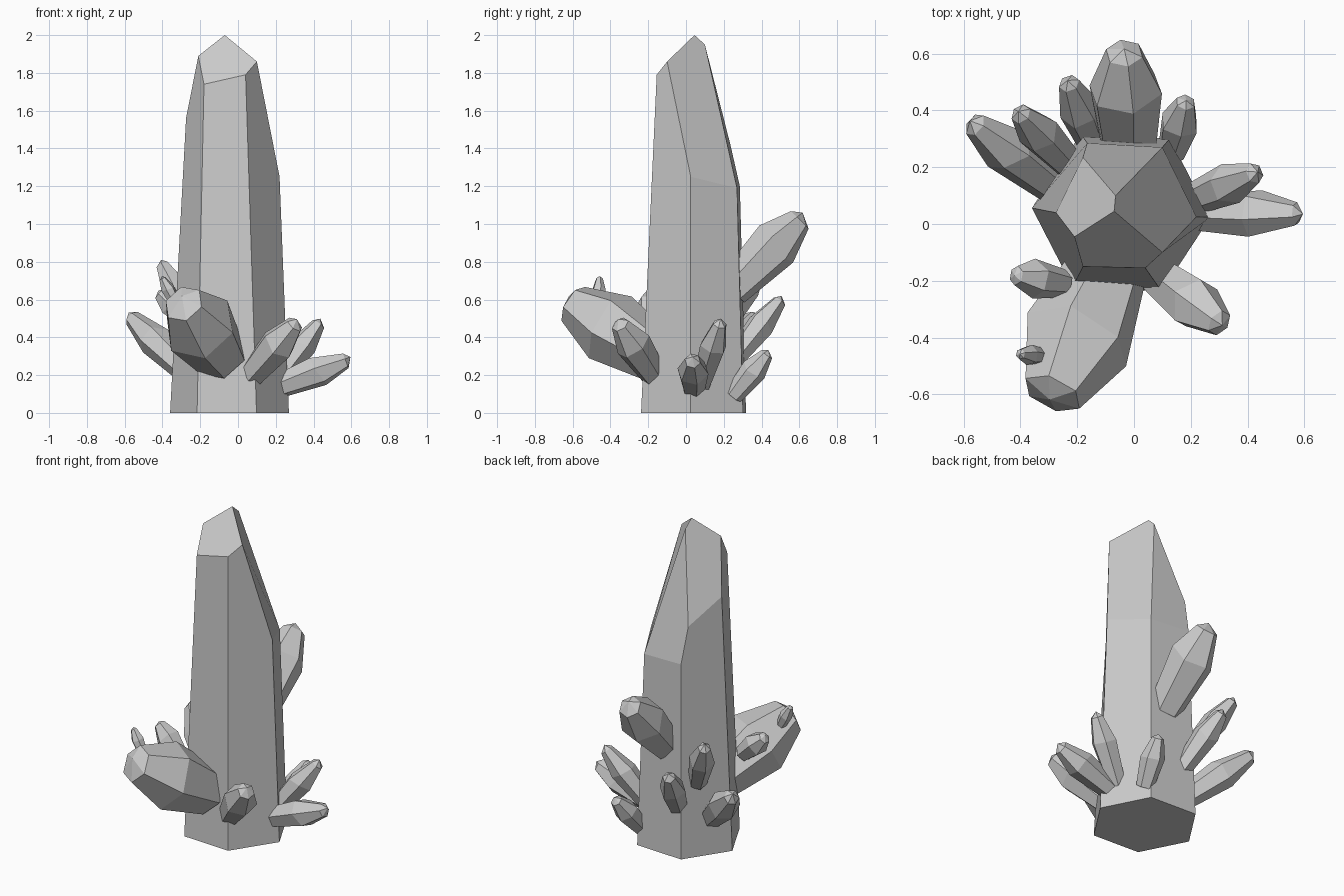
import bpy, bmesh, math, random
from mathutils import Vector

if "Cube" in bpy.data.objects:
    bpy.data.objects.remove(bpy.data.objects["Cube"])

random.seed(4)


def build(name, verts, faces):
    bm = bmesh.new()
    vs = [bm.verts.new(v) for v in verts]
    for f in faces:
        bm.faces.new([vs[i] for i in f])
    bmesh.ops.recalc_face_normals(bm, faces=bm.faces)
    me = bpy.data.meshes.new(name)
    bm.to_mesh(me)
    bm.free()
    ob = bpy.data.objects.new(name, me)
    bpy.context.collection.objects.link(ob)
    return ob


# Main column: hexagonal foot, irregular shoulders and a four-facet point
foot = [(-0.045 + 0.315 * math.cos(math.radians(60 * i - 3)),
         0.04 + 0.282 / 0.282 * 0.315 * math.sin(math.radians(60 * i - 3)) * 0.99, 0)
        for i in range(6)]
shoulder = [
    (0.22, 0.025, 1.25),     # 6 right
    (0.10, 0.27, 1.19),      # 7 back right
    (-0.165, 0.285, 1.20),   # 8 back left
    (-0.275, 0.04, 1.56),    # 9 left
    (-0.18, -0.15, 1.74),    # 10 front left
    (0.04, -0.155, 1.79),    # 11 front right
]
point = [
    (-0.18, 0.235, 1.42),    # 12 back left ridge
    (-0.065, 0.10, 1.95),    # 13 behind the peak
    (-0.07, 0.045, 2.0),     # 14 peak
    (-0.21, -0.045, 1.89),   # 15 left corner
    (0.10, -0.10, 1.86),     # 16 right corner
]
build("main_crystal", foot + shoulder + point, [
    (5, 4, 3, 2, 1, 0),
    (4, 5, 11, 10), (5, 0, 6, 16, 11), (0, 1, 7, 6),
    (1, 2, 8, 7), (2, 3, 9, 12, 8), (3, 4, 10, 15, 9),
    (10, 11, 16, 14, 15), (6, 7, 13, 14, 16),
    (7, 8, 12, 13), (12, 9, 15, 14, 13),
])


# Side crystal: six-sided shaft, widest past the middle, with a blunt tip
def crystal(name, base, tip, r, roll=0, swell=0.58, blunt=0.5):
    base, tip = Vector(base), Vector(tip)
    axis = tip - base
    d = axis.normalized()
    u = d.cross(Vector((0, 0, 1))).normalized()
    w = u.cross(d)
    verts = []
    for t, s in ((0, 0.72), (swell, 1.0), (0.94, blunt)):
        for i in range(6):
            a = math.radians(roll + 60 * i)
            tt = t + (random.uniform(-0.05, 0.05) if t == swell else 0)
            verts.append(base + axis * tt + (u * math.cos(a) + w * math.sin(a)) * r * s)
    verts.append(base + axis * 1.01 + w * r * 0.12)
    faces = [tuple(range(5, -1, -1))]
    for k in (0, 6):
        for i in range(6):
            j = (i + 1) % 6
            faces.append((k + i, k + j, k + 6 + j, k + 6 + i))
    faces += [(12 + i, 12 + (i + 1) % 6, 18) for i in range(6)]
    build(name, verts, faces)


# Cluster around the column
crystal("big_front_crystal", (-0.09, -0.16, 0.30), (-0.30, -0.625, 0.595), 0.20, 10, 0.56, 0.55)
crystal("big_back_crystal", (-0.02, 0.24, 0.65), (-0.035, 0.625, 1.045), 0.135, 20, 0.6)
crystal("right_low_crystal", (0.19, 0.04, 0.13), (0.595, 0.035, 0.285), 0.085, 15)
crystal("right_high_crystal", (0.19, 0.08, 0.15), (0.44, 0.185, 0.49), 0.075, 0)
crystal("front_right_crystal", (0.07, -0.17, 0.20), (0.315, -0.36, 0.485), 0.098, 25)
crystal("left_long_crystal", (-0.25, 0.11, 0.20), (-0.58, 0.365, 0.52), 0.09, 10)
crystal("back_left_high_crystal", (-0.22, 0.20, 0.45), (-0.41, 0.40, 0.80), 0.075, 20)
crystal("back_left_crystal", (-0.13, 0.26, 0.29), (-0.235, 0.51, 0.61), 0.075, 5)
crystal("back_right_low_crystal", (0.13, 0.25, 0.09), (0.185, 0.44, 0.325), 0.07, 15)
crystal("small_left_crystal", (-0.25, -0.21, 0.48), (-0.425, -0.18, 0.64), 0.07, 0)
crystal("tiny_front_crystal", (-0.32, -0.465, 0.56), (-0.405, -0.458, 0.72), 0.037, 10)
